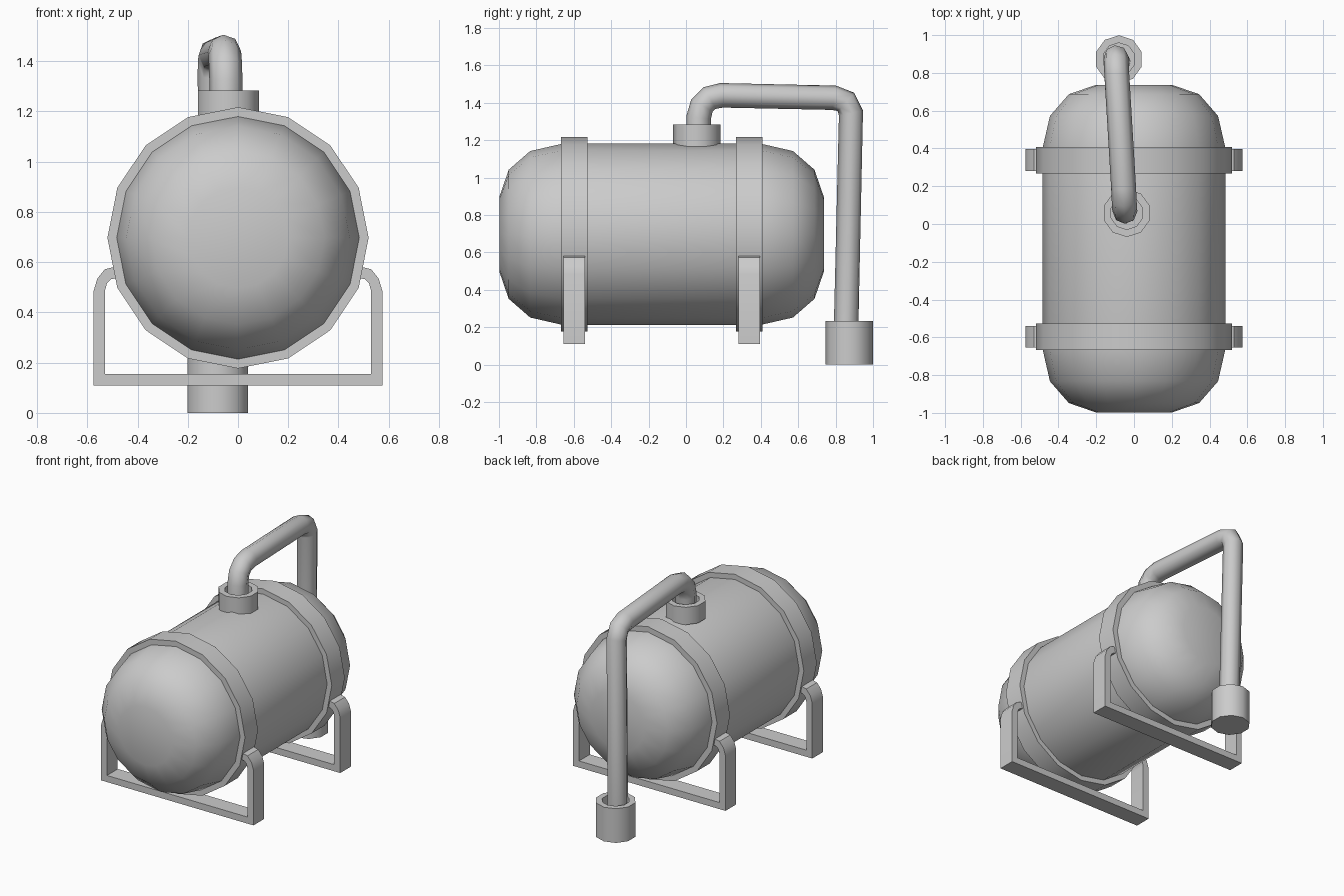
import bpy, bmesh
from math import sin, cos, pi

if "Cube" in bpy.data.objects:
    bpy.data.objects.remove(bpy.data.objects["Cube"])

CZ = 0.697  # tank axis height


def finish(name, bm, angle=None):
    bmesh.ops.recalc_face_normals(bm, faces=bm.faces)
    me = bpy.data.meshes.new(name)
    bm.to_mesh(me)
    bm.free()
    ob = bpy.data.objects.new(name, me)
    bpy.context.collection.objects.link(ob)
    if angle:
        bpy.ops.object.select_all(action='DESELECT')
        ob.select_set(True)
        bpy.context.view_layer.objects.active = ob
        bpy.ops.object.shade_smooth_by_angle(angle=angle)
    return ob


def lathe(name, profile, sides, place, closed, angle):
    """Spin (radius, distance) points; place(u, v, d) maps them to space."""
    bm = bmesh.new()
    rings = []
    for r, d in profile:
        rings.append([bm.verts.new(place(r * sin(2 * pi * i / sides),
                                         r * cos(2 * pi * i / sides), d))
                      for i in range(sides)])
    n = len(rings)
    for k in range(n if closed else n - 1):
        a, b = rings[k], rings[(k + 1) % n]
        for i in range(sides):
            j = (i + 1) % sides
            bm.faces.new((a[i], a[j], b[j], b[i]))
    if not closed:
        bm.faces.new(rings[0])
        bm.faces.new(rings[-1])
    return finish(name, bm, angle)


def along_y(u, v, d):
    return (u, d, CZ + v)


# Tank body with rounded ends
dome = [(0.20, 0.0), (0.345, 0.05), (0.445, 0.165), (0.485, 0.34)]
body = [(r, -0.998 + d) for r, d in dome] + [(r, 0.737 - d) for r, d in reversed(dome)]
lathe("tank_body", body, 16, along_y, False, 1.0)

# Straps and U-shaped stands
half = [(0.575, 0.11), (0.575, 0.485), (0.56, 0.535), (0.53, 0.572), (0.485, 0.583),
        (0.465, 0.54), (0.505, 0.532), (0.522, 0.515), (0.53, 0.485), (0.53, 0.155)]
for tag, y in (("front", -0.597), ("rear", 0.338)):
    lathe(tag + "_strap", [(0.475, y - 0.07), (0.52, y - 0.07), (0.52, y + 0.07),
                           (0.475, y + 0.07)], 16, along_y, True, 0.5)
    bm = bmesh.new()
    outline = half + [(-x, z) for x, z in reversed(half)]
    face = bm.faces.new([bm.verts.new((x, y - 0.058, z)) for x, z in outline])
    ext = bmesh.ops.extrude_face_region(bm, geom=[face], use_keep_orig=True)
    bmesh.ops.translate(bm, vec=(0, 0.116, 0),
                        verts=[v for v in ext["geom"] if isinstance(v, bmesh.types.BMVert)])
    finish(tag + "_stand", bm, 0.6)

# Recessed pipe collars
for name, x, y, z0, z1 in (("top_collar", -0.038, 0.058, 1.165, 1.284),
                           ("ground_collar", -0.08, 0.872, 0.0, 0.233)):
    lathe(name, [(0.127, z0), (0.127, z1), (0.087, z1), (0.087, z1 - 0.07)], 10,
          lambda u, v, d: (x + u, y + v, d), False, 0.7)

# Bent pipe
path = [(-0.048, 0.067, 1.2), (-0.048, 0.067, 1.32), (-0.05, 0.085, 1.385),
        (-0.052, 0.125, 1.425), (-0.055, 0.19, 1.44), (-0.091, 0.79, 1.427),
        (-0.094, 0.855, 1.405), (-0.095, 0.882, 1.345), (-0.084, 0.855, 0.16)]
cu = bpy.data.curves.new("pipe", 'CURVE')
cu.dimensions = '3D'
cu.bevel_depth = 0.066
cu.bevel_resolution = 2
cu.use_fill_caps = True
sp = cu.splines.new('POLY')
sp.points.add(len(path) - 1)
for p, c in zip(sp.points, path):
    p.co = (*c, 1)
sp.use_smooth = True
pipe = bpy.data.objects.new("pipe", cu)
bpy.context.collection.objects.link(pipe)
bpy.ops.object.select_all(action='DESELECT')
pipe.select_set(True)
bpy.context.view_layer.objects.active = pipe
bpy.ops.object.convert(target='MESH')
